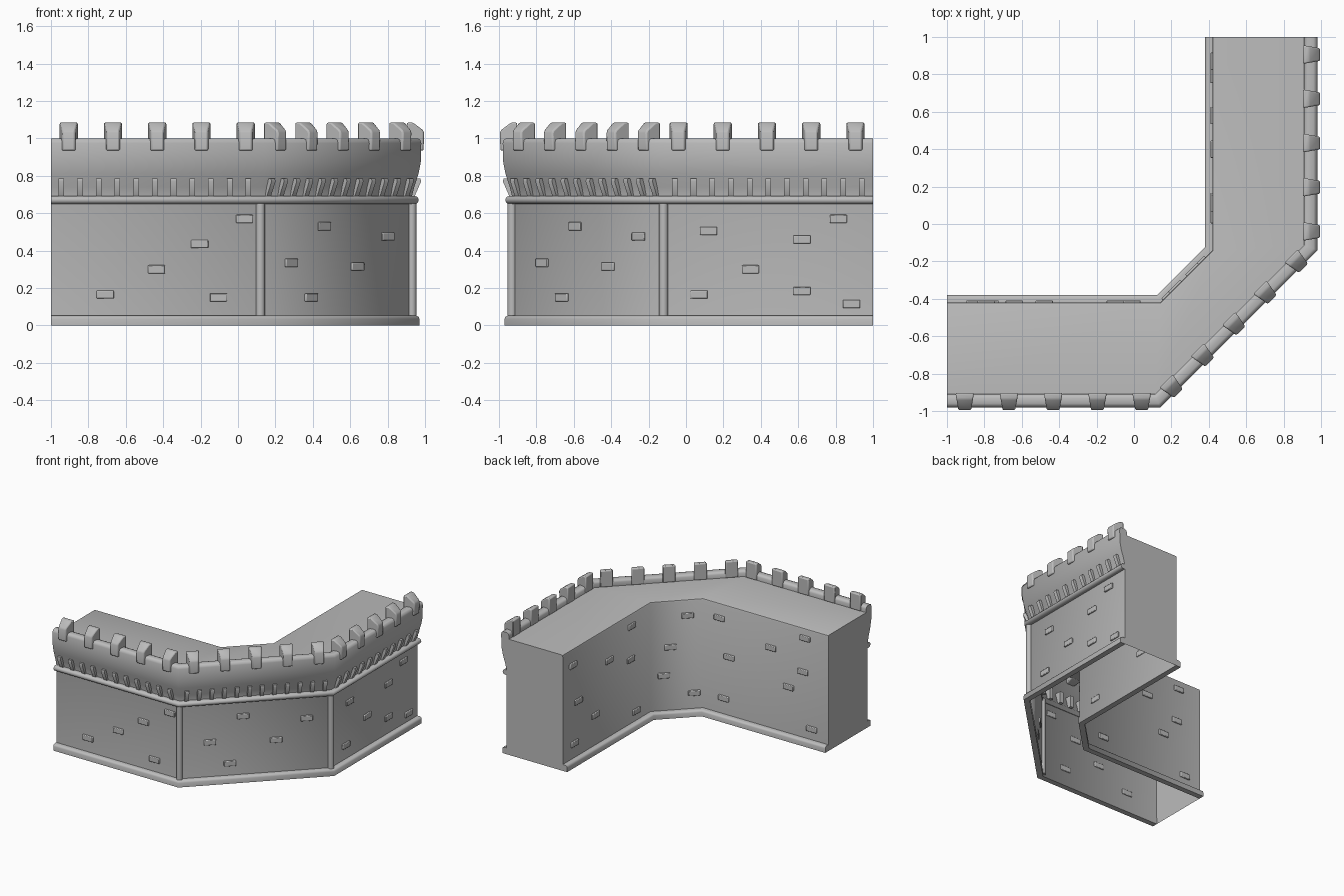
import bpy, bmesh, math
from mathutils import Vector

if "Cube" in bpy.data.objects:
    bpy.data.objects.remove(bpy.data.objects["Cube"])

stone = bpy.data.materials.new("grey_stone")
stone.use_nodes = True
stone.diffuse_color = (0.5, 0.5, 0.5, 1)
stone.node_tree.nodes["Principled BSDF"].inputs["Base Color"].default_value = (0.5, 0.5, 0.5, 1)

# Plan lines of the outer and inner wall faces
OUT = [Vector(p) for p in ((-1, -0.93), (0.12, -0.93), (0.93, -0.12), (0.93, 1))]
INN = [Vector(p) for p in ((-1, -0.42), (0.14, -0.42), (0.42, -0.14), (0.42, 1))]
R = math.sqrt(0.5)
NORMALS = [Vector((0, -1)), Vector((R, -R)), Vector((1, 0))]


def station(path, i, off):
    """Point at bend i of a plan line, pushed off sideways with a mitre."""
    a, b = NORMALS[max(i - 1, 0)], NORMALS[min(i, 2)]
    side = 1 if path is OUT else -1
    return path[i] + (a + b) / (1 + a.dot(b)) * off * side


def finish(name, bm, bevel=0):
    bmesh.ops.recalc_face_normals(bm, faces=bm.faces)
    mesh = bpy.data.meshes.new(name)
    bm.to_mesh(mesh)
    bm.free()
    mesh.materials.append(stone)
    obj = bpy.data.objects.new(name, mesh)
    bpy.context.collection.objects.link(obj)
    if bevel:
        mod = obj.modifiers.new("soft_edges", "BEVEL")
        mod.width, mod.segments = bevel, 2
    bpy.ops.object.select_all(action="DESELECT")
    obj.select_set(True)
    bpy.context.view_layer.objects.active = obj
    bpy.ops.object.shade_smooth_by_angle(angle=math.radians(50))
    return obj


def sweep(name, profile, closed=True):
    """Carry a profile of (plan line, offset, height) round the three wall runs."""
    bm = bmesh.new()
    rings = [[bm.verts.new((*station(p, i, off), z)) for p, off, z in profile] for i in range(4)]
    n = len(profile)
    for a, b in zip(rings, rings[1:]):
        for j in range(n if closed else n - 1):
            k = (j + 1) % n
            bm.faces.new((a[j], a[k], b[k], b[j]))
    bm.faces.new(rings[0])
    bm.faces.new(rings[-1])
    return finish(name, bm)


def solid(bm, frame, s, profile, width):
    """Extrude an (offset, height) profile along a run; width depends on offset."""
    origin, along, out = frame
    sides = []
    for sign in (-1, 1):
        sides.append([bm.verts.new((*(origin + along * (s + sign * width(o) / 2) + out * o), z))
                      for o, z in profile])
    bm.faces.new(sides[0])
    bm.faces.new(sides[1])
    for j in range(len(profile)):
        k = (j + 1) % len(profile)
        bm.faces.new((sides[0][j], sides[0][k], sides[1][k], sides[1][j]))


def frame(x, y, along, out):
    return Vector((x, y)), Vector(along), Vector(out)


left_out = frame(0, -0.93, (1, 0), (0, -1))
bend_out = frame(*OUT[1], (R, R), (R, -R))
right_out = frame(0.93, 0, (0, 1), (1, 0))
left_in = frame(0, -0.42, (1, 0), (0, 1))
bend_in = frame(*INN[2], (-R, -R), (-R, R))
right_in = frame(0.42, 0, (0, 1), (-1, 0))

# Wall shell with flared parapet and walkway, open underneath
parapet = [(0, 0), (0, 0.69), (0.012, 0.74), (0.035, 0.81), (0.047, 0.87), (0.05, 0.975),
           (0.044, 0.994), (0.03, 1), (0, 1), (-0.014, 0.994), (-0.02, 0.98), (-0.02, 0.95)]
sweep("wall", [(OUT, o, z) for o, z in parapet]
      + [(INN, -0.012, 0.95), (INN, -0.003, 0.946), (INN, 0, 0.935), (INN, 0, 0)], closed=False)

# Plinths on both faces and the rounded string course
plinth = [(-0.005, 0), (0.04, 0), (0.04, 0.035), (0.036, 0.046), (0.025, 0.052), (-0.005, 0.052)]
sweep("outer_plinth", [(OUT, o, z) for o, z in plinth])
sweep("inner_plinth", [(INN, o, z) for o, z in plinth])
arc = [math.radians(-90 + 30 * k) for k in range(7)]
sweep("string_course", [(OUT, -0.005, 0.65)]
      + [(OUT, 0.015 + 0.021 * math.cos(a), 0.671 + 0.021 * math.sin(a)) for a in arc]
      + [(OUT, -0.005, 0.692)])

# Round pillars at the bends
bm = bmesh.new()
for i in (1, 2):
    made = bmesh.ops.create_cone(bm, segments=16, radius1=0.024, radius2=0.024, depth=0.65, cap_ends=True)
    bmesh.ops.translate(bm, verts=made["verts"], vec=(*OUT[i], 0.345))
finish("corner_pillars", bm)

# Merlons hooked over the parapet
bm = bmesh.new()
hook = [(-0.027, 0.95), (-0.027, 1.085), (0.005, 1.085), (0.058, 1.045), (0.065, 1.03),
        (0.062, 0.935), (0.035, 0.935)]
for run, start in ((left_out, -0.905), (bend_out, 0.1), (right_out, -0.04)):
    for k in range(5):
        solid(bm, run, start + 0.2365 * k, hook, lambda o: 0.1 - 0.35 * (o + 0.027))
finish("merlons", bm, 0.008)

# Wedge corbels under the parapet
bm = bmesh.new()
wedge = [(-0.03, 0.69), (0.014, 0.69), (0.049, 0.77), (0.045, 0.785), (-0.03, 0.785)]
for run, start, step, count in ((left_out, -0.945, 0.1, 11), (bend_out, 0.05, 0.095, 12),
                                (right_out, -0.06, 0.1, 11)):
    for k in range(count):
        solid(bm, run, start + step * k, wedge, lambda o: 0.03)
finish("corbels", bm)

# Raised bricks scattered over the wall faces: (position along the run, height)
bricks = (
    (left_out, ((0.035, 0.57), (-0.205, 0.435), (-0.435, 0.3), (-0.71, 0.165), (-0.105, 0.15))),
    (bend_out, ((0.48, 0.53), (0.96, 0.475), (0.23, 0.335), (0.73, 0.315), (0.38, 0.15))),
    (right_out, ((0.12, 0.505), (0.62, 0.46), (0.815, 0.57), (0.345, 0.3), (0.07, 0.165),
                 (0.62, 0.185), (0.885, 0.115))),
    (left_in, ((-0.01, 0.83), (-0.1, 0.53), (-0.05, 0.18), (-0.48, 0.71), (-0.79, 0.87),
               (-0.77, 0.59), (-0.64, 0.43), (-0.85, 0.14))),
    (bend_in, ((0.15, 0.57), (0.28, 0.82), (0.1, 0.34), (0.33, 0.18))),
    (right_in, ((0.87, 0.82), (0.4, 0.68), (0.12, 0.58), (0.11, 0.85), (0.8, 0.5),
                (0.58, 0.3), (0.05, 0.13), (0.85, 0.17))),
)
bm = bmesh.new()
for run, spots in bricks:
    for s, z in spots:
        block = [(-0.008, z - 0.022), (0.012, z - 0.022), (0.012, z + 0.022), (-0.008, z + 0.022)]
        solid(bm, run, s, block, lambda o: 0.092)
finish("bricks", bm, 0.005)
